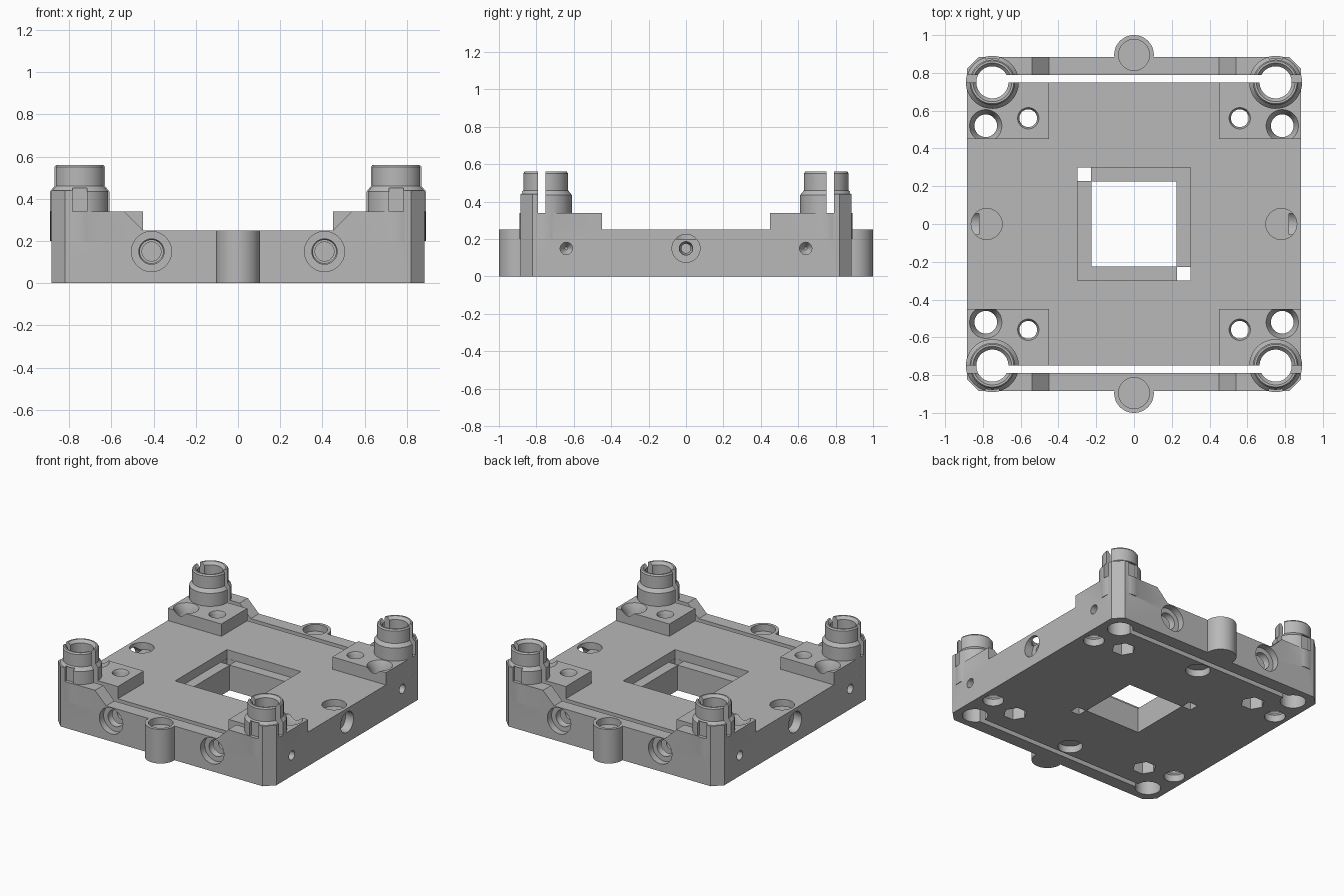
import bpy, bmesh, math
from mathutils import Matrix, Vector

if "Cube" in bpy.data.objects:
    bpy.data.objects.remove(bpy.data.objects["Cube"], do_unlink=True)

grey = bpy.data.materials.new("mid grey")
grey.use_nodes = True
grey.diffuse_color = (0.48, 0.48, 0.48, 1)
grey.node_tree.nodes["Principled BSDF"].inputs["Base Color"].default_value = (0.48, 0.48, 0.48, 1)

UP = Matrix.Identity(4)
ALONG_X = Matrix.Rotation(math.pi / 2, 4, 'Y')     # local z -> +x
ALONG_Y = Matrix.Rotation(-math.pi / 2, 4, 'X')    # local z -> +y


def finish(bm, name):
    bmesh.ops.recalc_face_normals(bm, faces=bm.faces)
    mesh = bpy.data.meshes.new(name)
    bm.to_mesh(mesh)
    bm.free()
    mesh.materials.append(grey)
    obj = bpy.data.objects.new(name, mesh)
    bpy.context.collection.objects.link(obj)
    return obj


def prism(points, vec, name="tool"):
    """Extrude a closed 3D polygon along vec."""
    bm = bmesh.new()
    face = bm.faces.new([bm.verts.new(p) for p in points])
    ext = bmesh.ops.extrude_face_region(bm, geom=[face], use_keep_orig=True)
    verts = [g for g in ext["geom"] if isinstance(g, bmesh.types.BMVert)]
    bmesh.ops.translate(bm, verts=verts, vec=vec)
    return finish(bm, name)


def box(x0, x1, y0, y1, z0, z1):
    return prism([(x0, y0, z0), (x1, y0, z0), (x1, y1, z0), (x0, y1, z0)], (0, 0, z1 - z0))


def lathe(profile, loc, axis=UP, n=48, name="tool"):
    """Capped solid of revolution from (radius, distance) pairs."""
    bm = bmesh.new()
    m = Matrix.Translation(Vector(loc)) @ axis
    rings = []
    for r, h in profile:
        rings.append([bm.verts.new(m @ Vector((r * math.cos(2 * math.pi * i / n),
                                               r * math.sin(2 * math.pi * i / n), h)))
                      for i in range(n)])
    for a, b in zip(rings, rings[1:]):
        for i in range(n):
            j = (i + 1) % n
            bm.faces.new((a[i], a[j], b[j], b[i]))
    bm.faces.new(rings[0])
    bm.faces.new(rings[-1])
    return finish(bm, name)


def combine(tool, operation='DIFFERENCE'):
    mod = base.modifiers.new("bool", 'BOOLEAN')
    mod.operation = operation
    mod.solver = 'EXACT'
    mod.object = tool
    bpy.context.view_layer.objects.active = base
    bpy.ops.object.modifier_apply(modifier=mod.name)
    mesh = tool.data
    bpy.data.objects.remove(tool, do_unlink=True)
    bpy.data.meshes.remove(mesh)


# Chamfered square block up to the corner pad height
E, C, P = 0.885, 0.82, 0.34
base = prism([(E, -C, 0), (E, C, 0), (C, E, 0), (-C, E, 0),
              (-E, C, 0), (-E, -C, 0), (-C, -E, 0), (C, -E, 0)], (0, 0, P), "mounting_base")

# Lower deck between the corner pads, with sloped ends on the outer walls
combine(box(-1.1, 1.1, -0.45, 0.45, 0.25, 0.6))
combine(box(-0.45, 0.45, -0.775, 0.775, 0.25, 0.6))
for s in (-1, 1):
    combine(prism([(-0.45, s * 0.77, 0.25), (0.45, s * 0.77, 0.25),
                   (0.64, s * 0.77, 0.44), (-0.64, s * 0.77, 0.44)], (0, s * 0.4, 0)))

# Corner sockets: chamfered corner post plus stepped collar
for sx in (-1, 1):
    for sy in (-1, 1):
        combine(prism([(sx * x, sy * y, 0.2) for x, y in
                       ((0.75, 0.75), (E, 0.75), (E, C), (C, E), (0.75, E))],
                      (0, 0, 0.24)), 'UNION')
        combine(lathe([(0.14, 0.2), (0.14, 0.435), (0.12, 0.46), (0.12, 0.55), (0.113, 0.56)],
                      (sx * 0.75, sy * 0.75, 0)), 'UNION')

# Round lugs on the front and back
for s in (-1, 1):
    combine(lathe([(0.105, 0), (0.105, 0.25)], (0, s * 0.895, 0)), 'UNION')
    combine(lathe([(0.082, 0.2), (0.082, 0.4)], (0, s * 0.895, 0)))

# Corner bores, screw holes, nut pockets and small side holes
for sx in (-1, 1):
    for sy in (-1, 1):
        combine(lathe([(0.085, -0.1), (0.085, 0.54), (0.103, 0.561), (0.103, 0.7)],
                      (sx * 0.75, sy * 0.75, 0)))
        combine(lathe([(0.07, -0.1), (0.07, 0.05), (0.06, 0.06), (0.06, 0.29),
                       (0.086, 0.341), (0.086, 0.5)], (sx * 0.785, sy * 0.52, 0)))
        combine(lathe([(0.047, -0.1), (0.047, 0.32), (0.057, 0.341), (0.057, 0.5)],
                      (sx * 0.56, sy * 0.56, 0)))
        combine(lathe([(0.08, -0.1), (0.08, 0.12)], (sx * 0.56, sy * 0.56, 0), n=6))
        # stepped bolt hole in the front or back wall
        combine(lathe([(r, sy * h) for r, h in ((0.045, 0.6), (0.045, 0.77), (0.06, 0.80),
                                                (0.06, 0.835), (0.095, 0.836), (0.095, 1.0))],
                      (sx * 0.41, 0, 0.15), ALONG_Y))
        # blind hole in the side wall
        combine(lathe([(r, sx * h) for r, h in ((0.008, 0.79), (0.033, 0.83), (0.033, 1.0))],
                      (0, sy * 0.64, 0.15), ALONG_X, 24))
        # outer notch in the collar
        y0, y1 = sorted((sy * 0.865, sy * 1.0))
        combine(box(sx * 0.75 - 0.035, sx * 0.75 + 0.035, y0, y1, P, 0.45))

for s in (-1, 1):
    # long slots, plus the slit through each collar
    y0, y1 = sorted((s * 0.75, s * 0.79))
    combine(box(-0.75, 0.75, y0, y1, -0.1, 0.7))
    combine(box(-1.1, 1.1, y0, y1, P, 0.7))
    # round pockets in the deck and in the underside
    combine(lathe([(0.082, 0.2), (0.082, 0.4)], (s * 0.78, 0, 0)))
    combine(lathe([(0.082, -0.1), (0.082, 0.05)], (0, s * 0.66, 0)))
    # stepped hole in the middle of each side
    combine(lathe([(r, s * h) for r, h in ((0.025, 0.68), (0.025, 0.78), (0.036, 0.8),
                                           (0.036, 0.82), (0.075, 0.821), (0.075, 1.0))],
                  (0, 0, 0.15), ALONG_X))

# Central window with a recessed ledge and two open corners
combine(box(-0.3, 0.3, -0.3, 0.3, 0.185, 0.5))
combine(box(-0.225, 0.225, -0.225, 0.225, -0.1, 0.4))
combine(box(-0.299, -0.228, 0.228, 0.299, -0.1, 0.4))
combine(box(0.228, 0.299, -0.299, -0.228, -0.1, 0.4))

# Single material, smooth rounds with sharp edges
base.data.materials.clear()
base.data.materials.append(grey)
for poly in base.data.polygons:
    poly.material_index = 0
bpy.ops.object.select_all(action='DESELECT')
base.select_set(True)
bpy.context.view_layer.objects.active = base
bpy.ops.object.shade_smooth_by_angle(angle=math.radians(30))
